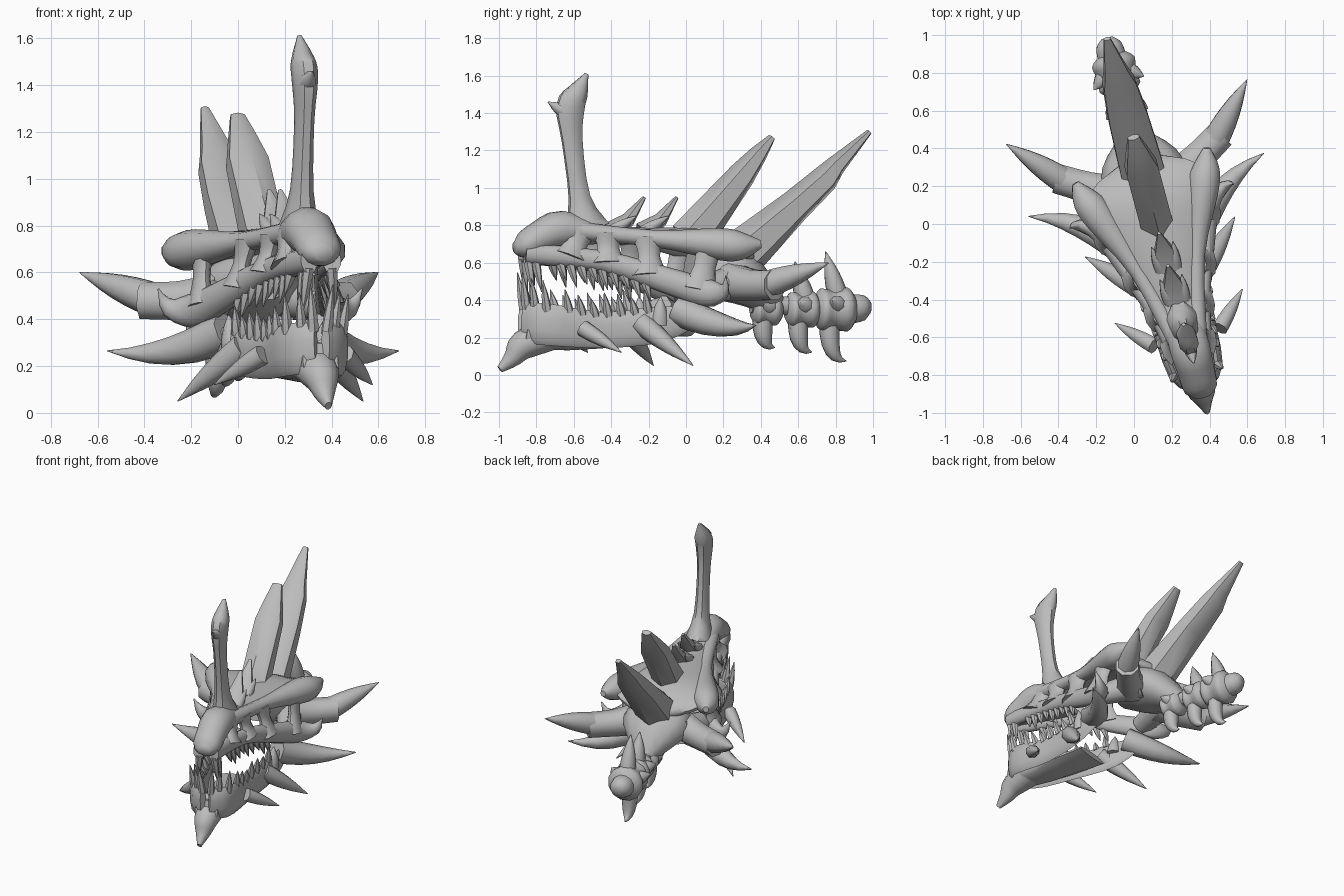
import bpy, bmesh, math
from mathutils import Vector

cube = bpy.data.objects.get("Cube")
if cube:
    bpy.data.objects.remove(cube, do_unlink=True)

bone_grey = bpy.data.materials.new("bone_grey")
bone_grey.use_nodes = True
bone_grey.diffuse_color = (.5, .5, .5, 1)
bone_grey.node_tree.nodes["Principled BSDF"].inputs["Base Color"].default_value = bone_grey.diffuse_color

HEADING = math.radians(15)   # the whole skull is turned to one side
parts = []


def add_part(name, bm, mirror):
    bmesh.ops.recalc_face_normals(bm, faces=bm.faces)
    mesh = bpy.data.meshes.new(name)
    bm.to_mesh(mesh)
    bm.free()
    mesh.materials.append(bone_grey)
    part = bpy.data.objects.new(name, mesh)
    bpy.context.scene.collection.objects.link(part)
    part.location.x = .12
    part.rotation_euler.z = HEADING
    if mirror:
        modifier = part.modifiers.new("mirror", 'MIRROR')
        modifier.use_mirror_merge = False
    parts.append(part)


def skin(bm, centres, widths, heights, sides):
    """Join elliptical rings placed along a path."""
    overall = (centres[-1] - centres[0]).normalized()
    reference = Vector((0, 1, 0)) if abs(overall.z) > .8 else Vector((0, 0, 1))
    last = len(centres) - 1
    rings = []
    for i, centre in enumerate(centres):
        along = (centres[min(i + 1, last)] - centres[max(i - 1, 0)]).normalized()
        side = along.cross(reference).normalized()
        up = side.cross(along)
        angles = [math.tau * (k + .5) / sides for k in range(sides)]
        rings.append([bm.verts.new(centre + side * widths[i] * math.cos(a) + up * heights[i] * math.sin(a))
                      for a in angles])
    for ring, following in zip(rings, rings[1:]):
        for k in range(sides):
            n = (k + 1) % sides
            bm.faces.new((ring[k], ring[n], following[n], following[k]))
    bm.faces.new(rings[0])
    bm.faces.new(rings[-1])


def smoothed(stations, steps):
    """Pass a smooth curve through the stations."""
    rows = [Vector(s) for s in stations]
    padded = [rows[0], *rows, rows[-1]]
    result = []
    for a, b, c, d in zip(padded, padded[1:], padded[2:], padded[3:]):
        for k in range(steps):
            t = k / steps
            straight = b.lerp(c, t)
            bulge = (b - a).lerp(c - b, .5) * (1 - t) - (d - c).lerp(c - b, .5) * t
            result.append(straight + (bulge - (c - b) * (1 - t - t)) * t * (1 - t))
    return result + [rows[-1]]


def middle_bone(name, stations, sides=12, steps=3):
    """Bone on the centre line; stations are (y, z, half width, half height)."""
    rows = smoothed(stations, steps)
    bm = bmesh.new()
    skin(bm, [Vector((0, r[0], r[1])) for r in rows], [r[2] for r in rows], [r[3] for r in rows], sides)
    add_part(name, bm, False)


def paired_bone(name, stations, stretch=1, sides=10):
    """Left and right bone; stations are (x, y, z, radius)."""
    rows = smoothed(stations, 3)
    widths = [max(r[3], .003) for r in rows]
    bm = bmesh.new()
    skin(bm, [r.xyz for r in rows], widths, [w * stretch for w in widths], sides)
    add_part(name, bm, True)


def add_spike(bm, root, tip, radius, bend=None, sides=8):
    root, tip = Vector(root), Vector(tip)
    bend = Vector(bend) if bend else root.lerp(tip, .5)
    fractions = [k / 6 for k in range(7)]
    centres = [root.lerp(bend, t).lerp(bend.lerp(tip, t), t) for t in fractions]
    radii = [max(radius * (1 - t) * (1 + t), .002) for t in fractions]
    skin(bm, centres, radii, radii, sides)


def spike(name, root, tip, radius, bend=None):
    bm = bmesh.new()
    add_spike(bm, root, tip, radius, bend)
    add_part(name, bm, root[0] > 0)


def point_on(rail, y):
    """Point of a bone's centre line at a given distance along the skull."""
    for a, b in zip(rail, rail[1:]):
        if a[1] <= y <= b[1]:
            return Vector(a[:3]).lerp(Vector(b[:3]), (y - a[1]) / (b[1] - a[1]))


# Upper skull: snout, and a roof that widens to meet the brows
middle_bone("snout_and_forehead", [
    (-.95, .68, .04, .03), (-.9, .69, .09, .07), (-.8, .74, .1, .09), (-.68, .78, .11, .1),
    (-.45, .75, .11, .05), (-.15, .75, .18, .04), (.1, .72, .28, .06), (.25, .67, .3, .05), (.34, .62, .12, .05)])
middle_bone("braincase", [(.02, .58, .12, .1), (.2, .55, .22, .15), (.34, .49, .21, .13), (.5, .37, .06, .06)])
middle_bone("palate", [(-.86, .66, .07, .03), (-.4, .6, .08, .02)])

# Brow ridges, and the upper jaw with its upturned cheek hook
brow = [(.06, -.62, .77, .05), (.16, -.22, .73, .045), (.28, .1, .7, .085), (.33, .22, .69, .075),
        (.36, .32, .7, .02)]
upper_jaw = [(.05, -.9, .65, .04), (.12, -.5, .61, .04), (.22, -.18, .51, .05), (.3, .03, .44, .055),
             (.4, .1, .45, .03), (.45, .1, .53, 0)]
paired_bone("brow_ridge", brow)
paired_bone("upper_jaw", upper_jaw, stretch=1.4)
paired_bone("jaw_hinge", [(.25, 0, .46, .07), (.15, .28, .5, .1)])

# Struts that leave the openings of the face
for name, y in (("nose", -.66), ("face", -.46), ("eye_front", -.25), ("eye_back", .06)):
    top, foot = point_on(brow, max(y, -.6)), point_on(upper_jaw, min(y, 0))
    paired_bone(name + "_strut", [(*top, .05), (*top.lerp(foot, .5), .035), (*foot, .06)], stretch=1.7)

# Lower jaw: side walls, floor, chin and hinge prong
jaw_wall = [(.02, -.9, .28, .026), (.12, -.8, .27, .028), (.15, -.5, .24, .024), (.21, -.2, .27, .024),
            (.24, .02, .32, .01)]
paired_bone("jaw_wall", jaw_wall, stretch=4)
middle_bone("jaw_floor", [(-.9, .22, .08, .08), (-.65, .18, .12, .05), (-.24, .18, .14, .02)])
middle_bone("chin_spike", [(-.75, .22, .11, .09), (-.9, .16, .08, .08), (-.96, .09, .05, .05),
                           (-1.03, .03, .015, .02)])
spike("jaw_prong", (.2, -.2, .27), (.22, -.2, .42), .05)

# Swept side spikes
paired_bone("temple_socket", [(.15, .2, .5, .11), (.3, .28, .48, .09), (.45, .37, .48, .085)], sides=8)
spike("temple_spike", (.4, .33, .48), (.66, .615, .6), .075)
spike("jaw_side_spike", (.2, -.1, .35), (.645, .215, .265), .085, bend=(.37, .13, .22))
spike("jaw_rear_spike", (.18, -.3, .28), (.41, -.07, .05), .06)
spike("chin_side_spike", (.18, -.62, .25), (.35, -.45, .12), .045)

# Nose horn with a chisel tip, and the crest horns
middle_bone("nose_horn", [(-.55, .78, .09, .13), (-.59, .95, .05, .06), (-.63, 1.25, .042, .058),
                          (-.64, 1.43, .055, .08), (-.6, 1.51, .05, .06), (-.55, 1.61, .01, .01)], sides=8)
spike("nose_horn_barb", (0, -.66, 1.4), (0, -.765, 1.46), .04)
middle_bone("front_crest_horn", [(.02, .72, .1, .12), (.31, 1.07, .1, .075), (.4, 1.18, .065, .05),
                                 (.475, 1.27, .035, .02)], sides=6, steps=1)
middle_bone("rear_crest_horn", [(.2, .55, .14, .15), (.6, .9, .12, .09), (.77, 1.05, .1, .075),
                                (.83, 1.12, .075, .055), (1.015, 1.3, .02, .015)], sides=6, steps=1)

# Ridge spikes, each with a pair of side points
for name, y in (("front", -.42), ("rear", -.24)):
    middle_bone(name + "_ridge_spike", [(y, .76, .08, .06), (y + .1, .83, .055, .04), (y + .19, .95, .01, .01)],
                sides=6, steps=1)
    spike(name + "_ridge_point", (.04, y, .77), (.06, y + .13, .85), .035)


# Teeth in rows that follow each jaw, with longer fangs in front
def tooth_row(name, rail, places, lift, direction):
    bm = bmesh.new()
    for i, y in enumerate(places):
        root = point_on(rail, y) + Vector((0, 0, lift))
        length = (.18 if y < -.78 else .11) + .02 * math.cos(i * 2)
        tip = root + Vector((.02, -.03 * direction, length * direction))
        add_spike(bm, root, tip, .025, sides=6)
    add_part(name, bm, True)


tooth_row("upper_teeth", upper_jaw, [-.89, -.85] + [-.72 + .055 * i for i in range(9)], -.03, -1)
tooth_row("lower_teeth", jaw_wall, [-.89, -.85, -.8] + [-.68 + .07 * i for i in range(7)], .07, 1)

# Neck bones, each with an upper spine, a lower hook and side wings
middle_bone("neck_core", [(.36, .38, .05, .05), (.95, .35, .05, .05)])
for name, y, size in (("first", .45, .85), ("second", .65, .95), ("third", .83, 1.15)):
    def place(x, back, up):
        return (x * size, y + back * size, .35 + up * size)

    profile = ((-.1, .06), (-.07, .1), (-.02, .09), (.05, .105), (.09, .06))
    middle_bone(name + "_neck_bone", [(y + b * size, .35, r * size, r * size) for b, r in profile])
    spike(name + "_neck_spine", place(0, .01, .06), place(0, -.05, .27), .055)
    spike(name + "_neck_hook", place(0, -.03, -.06), place(0, .05, -.24), .055, bend=place(0, -.04, -.24))
    spike(name + "_neck_wing", place(.05, 0, .02), place(.12, -.05, .04), .05)
middle_bone("neck_end", [(.9, .35, .08, .08), (.98, .36, .07, .07), (1.02, .36, .03, .03)])

# Smooth bone surfaces with crisp ridges
bpy.ops.object.select_all(action='DESELECT')
for part in parts:
    part.select_set(True)
bpy.context.view_layer.objects.active = parts[0]
bpy.ops.object.shade_smooth_by_angle(angle=math.radians(50))
